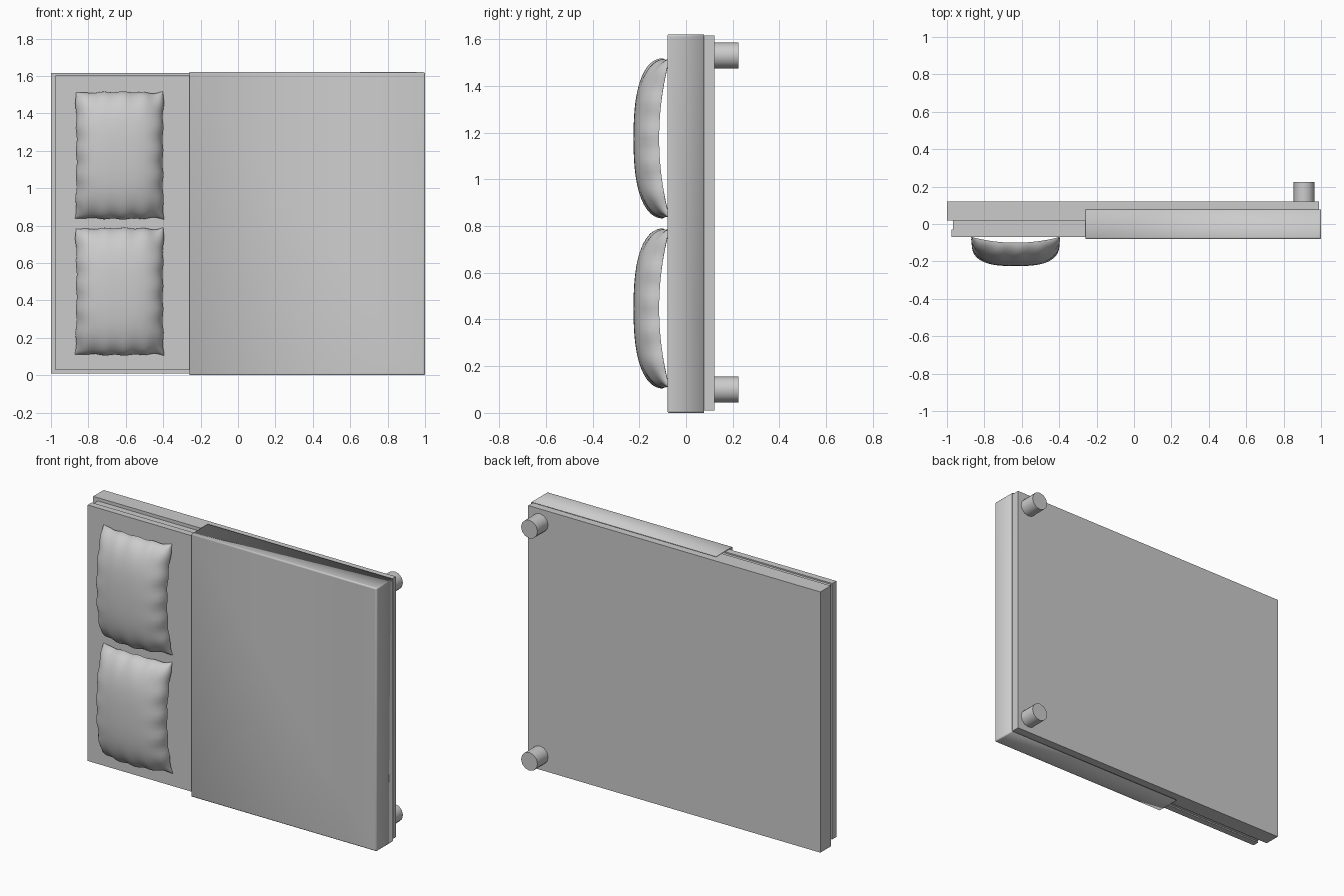
import bpy, bmesh, math

if "Cube" in bpy.data.objects:
    bpy.data.objects.remove(bpy.data.objects["Cube"])


def make_object(name, bm, smooth_angle=None):
    bmesh.ops.recalc_face_normals(bm, faces=bm.faces[:])
    mesh = bpy.data.meshes.new(name)
    bm.to_mesh(mesh)
    bm.free()
    ob = bpy.data.objects.new(name, mesh)
    bpy.context.collection.objects.link(ob)
    if smooth_angle:
        bpy.ops.object.select_all(action='DESELECT')
        ob.select_set(True)
        bpy.context.view_layer.objects.active = ob
        bpy.ops.object.shade_smooth_by_angle(angle=math.radians(smooth_angle))
    return ob


def box_bm(lo, hi):
    bm = bmesh.new()
    bmesh.ops.create_cube(bm, size=1)
    for v in bm.verts:
        v.co = [(a + b) / 2 + c * (b - a) for a, b, c in zip(lo, hi, v.co)]
    return bm


def pillow(name, cx, cz, hx, hz, phase, n=36):
    """Cushion whose rim droops at the corners, puffed toward the front."""
    bm = bmesh.new()
    for side in (0, 1):
        new = bmesh.ops.create_grid(bm, x_segments=n, y_segments=n, size=1)['verts']
        for p in new:
            # pack rows closer to the rim
            u, v = (math.sin(c * math.pi / 2) for c in p.co[:2])
            rim = -0.13 + 0.015 * u * u + 0.03 * v * v + 0.015 * u * u * v * v
            puff = math.sqrt(max(0, (1 - u ** 4) * (1 - v ** 4)))
            # creases running in from the hem
            crease = 0.006 * (u ** 6 * math.sin(15 * v + phase) + v ** 6 * math.sin(13 * u + phase))
            y = rim - side * (0.095 * puff + crease * min(1, 2 * puff))
            x = u * (hx - 0.005 * (1 - v * v) + 0.003 * math.sin(17 * v + phase) * u * u)
            z = v * (hz - 0.012 * (u * u - u ** 8) + 0.003 * math.sin(14 * u + phase) * v * v)
            p.co = (cx + x, y, cz + z)
    bmesh.ops.remove_doubles(bm, verts=bm.verts[:], dist=0.0002)
    make_object(name, bm, 60)


# bed base and mattress with a thin fitted sheet slab on top
make_object("bed_base", box_bm((-1, 0.02, 0.01), (0.99, 0.121, 1.615)))
make_object("mattress", box_bm((-0.968, -0.032, 0.035), (0.968, 0.021, 1.595)))
make_object("mattress_top", box_bm((-0.975, -0.07, 0.027), (0.975, -0.03, 1.603)))

# blanket: open shell over the mattress, without back and head end
bm = box_bm((-0.26, -0.08, 0), (1, 0.078, 1.62))
drop = [f for f in bm.faces if f.normal.y > 0.9 or f.normal.x < -0.9]
bmesh.ops.delete(bm, geom=drop, context='FACES')
blanket = make_object("blanket", bm, 60)
bev = blanket.modifiers.new("soft_edges", 'BEVEL')
bev.width, bev.segments = 0.008, 3
shell = blanket.modifiers.new("thickness", 'SOLIDIFY')
shell.thickness, shell.offset = 0.004, -1

# legs at the foot end
for i, z in enumerate((0.1, 1.53)):
    bm = bmesh.new()
    bmesh.ops.create_cone(bm, cap_ends=True, segments=12, radius1=0.056, radius2=0.056, depth=0.107)
    for v in bm.verts:
        v.co = (0.91 + v.co.x, 0.1715 + v.co.z, z + v.co.y)
    make_object(f"leg_{i + 1}", bm, 40)

# pillows
for i, z in enumerate((0.447, 1.175)):
    pillow(f"pillow_{i + 1}", -0.633, z, 0.236, 0.34, i * 0.4)
